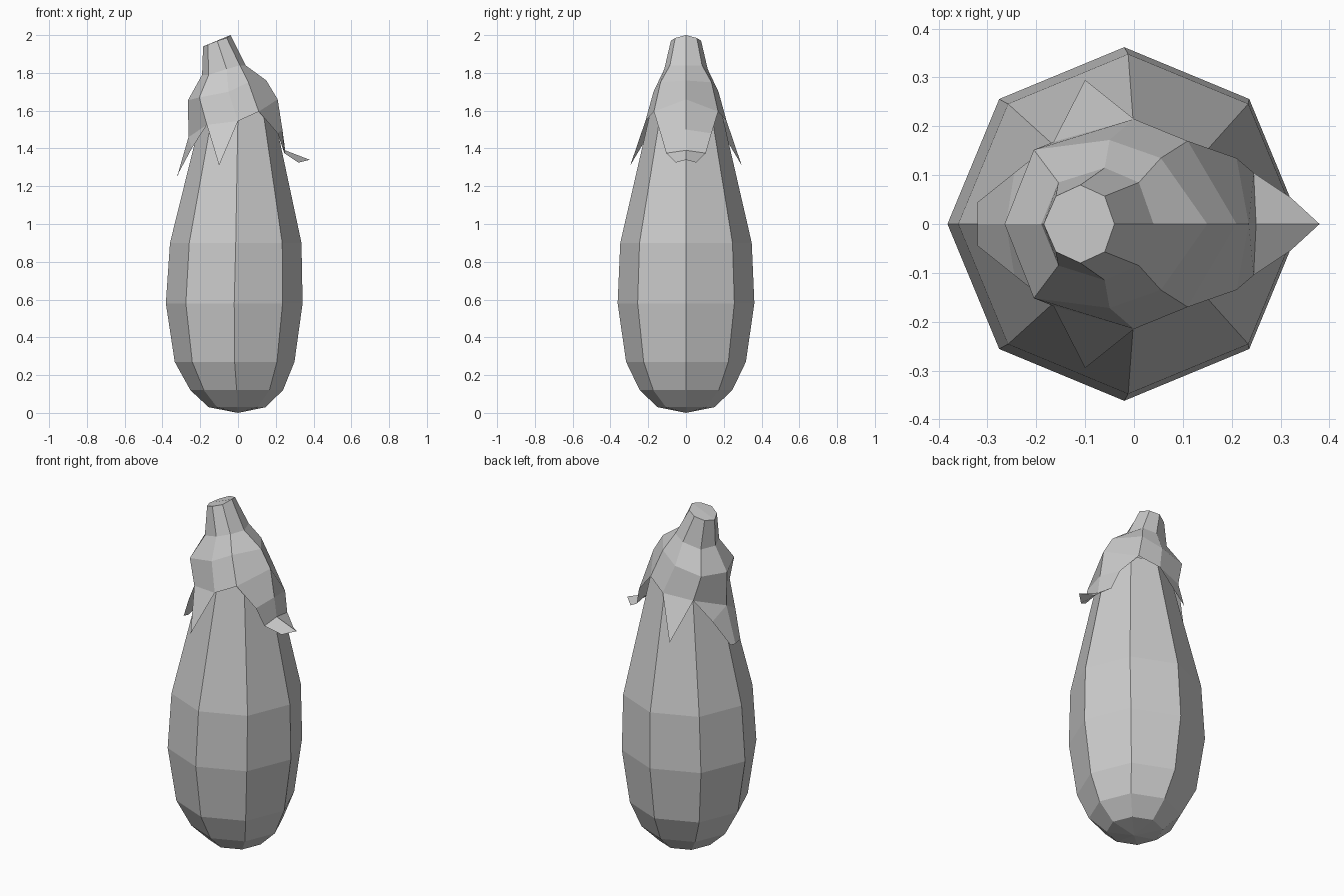
import bpy, math


def make(name, verts, faces):
    me = bpy.data.meshes.new(name)
    me.from_pydata(verts, [], faces)
    me.update()
    ob = bpy.data.objects.new(name, me)
    bpy.context.collection.objects.link(ob)
    return ob


# Fruit body: eight-sided rings (z, centre x, radius), slightly bowed
rings = [(0.03, -0.005, 0.15), (0.12, -0.007, 0.245), (0.27, -0.018, 0.317),
         (0.58, -0.02, 0.362), (0.90, -0.012, 0.348), (1.60, 0.0, 0.187)]
N = 8
verts = [(cx + r * math.cos(2 * math.pi * i / N), r * math.sin(2 * math.pi * i / N), z)
         for z, cx, r in rings for i in range(N)]
faces = [(k * N + i, k * N + (i + 1) % N, (k + 1) * N + (i + 1) % N, (k + 1) * N + i)
         for k in range(len(rings) - 1) for i in range(N)]
verts += [(0, 0, 0), (0, 0, 1.66)]
top = (len(rings) - 1) * N
b, t = len(verts) - 2, len(verts) - 1
for i in range(N):
    j = (i + 1) % N
    faces += [(b, j, i), (t, top + i, top + j)]
make("fruit_body", verts, faces)

# Stem and cap: half rings from +x round to -x, mirrored across y
half = [
    [(-.04, 0, 2.0), (-.06, .057, 1.985), (-.11, .08, 1.97), (-.16, .057, 1.95), (-.185, 0, 1.94)],
    [(.04, 0, 1.84), (.01, .085, 1.84), (-.06, .115, 1.82), (-.155, .085, 1.79), (-.19, 0, 1.79)],
    [(.15, 0, 1.76), (.055, .135, 1.75), (-.05, .172, 1.70), (-.205, .152, 1.67), (-.265, 0, 1.655)],
    [(.21, 0, 1.66), (.11, .17, 1.595), (0, .215, 1.545), (-.165, .168, 1.525), (-.262, 0, 1.46)],
]
cv = [p for ring in half for p in ring]
cf = [(k * 5 + i, k * 5 + i + 1, k * 5 + i + 6, k * 5 + i + 5)[::-1]
      for k in range(3) for i in range(4)]
cf.append((0, 1, 2, 3, 4))

# Leaves: pointed side leaf, curled right leaf, flat left leaf
cv += [(-.10, .295, 1.31),
       (.235, 0, 1.50), (.21, .135, 1.48), (.25, 0, 1.39), (.245, .105, 1.375),
       (.38, 0, 1.34), (.32, .055, 1.325),
       (-.245, .105, 1.40), (-.32, .045, 1.26), (-.32, 0, 1.25)]
cf += [(17, 18, 20)[::-1],
       (15, 21, 22, 16), (21, 23, 24, 22), (23, 25, 26, 24),
       (19, 18, 27), (19, 27, 28, 29)]
cap = make("stem_and_cap", cv, cf)
m = cap.modifiers.new("Mirror", 'MIRROR')
m.use_axis = (False, True, False)
m.use_clip = True
